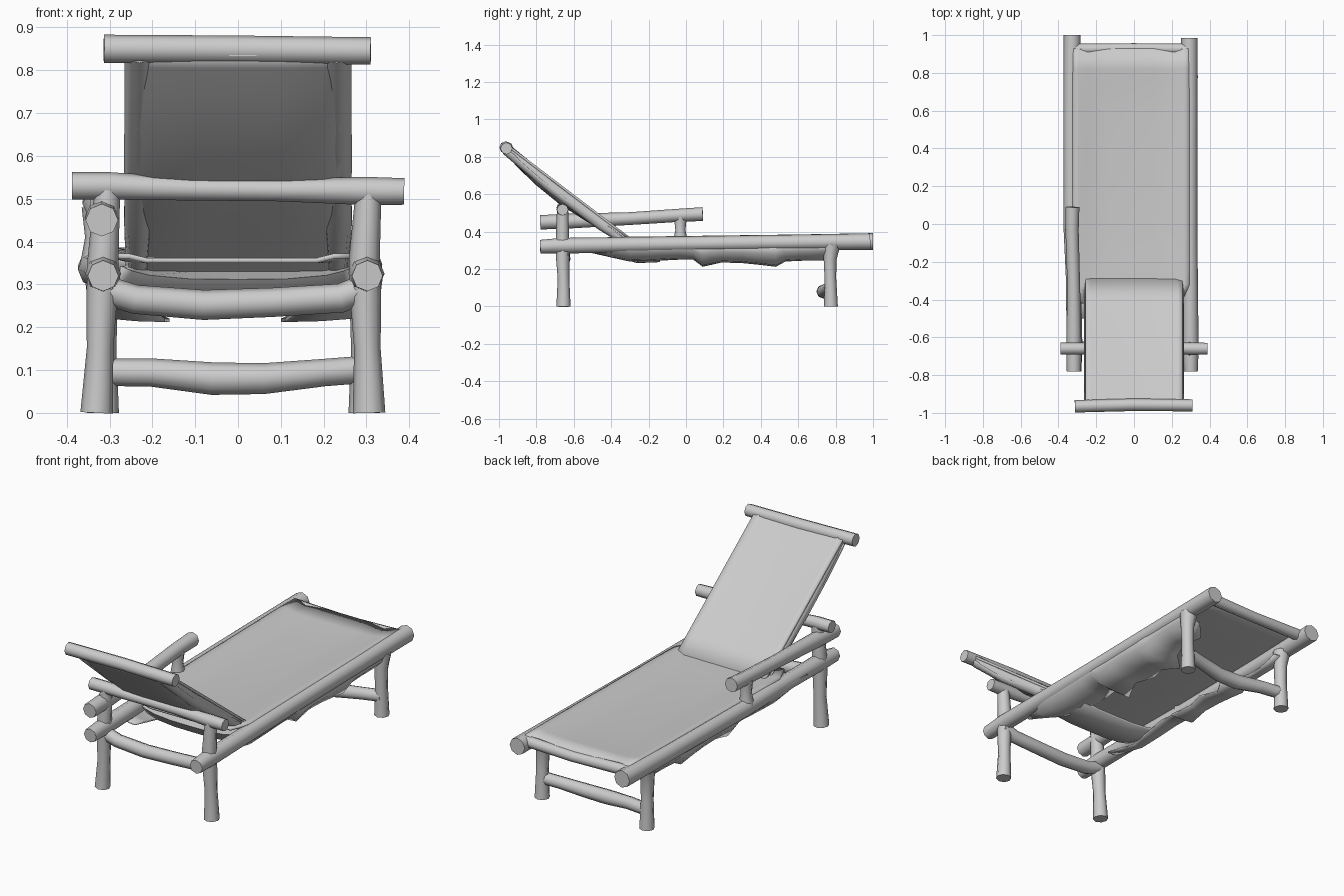
import bpy, math
from mathutils import Vector

cube = bpy.data.objects.get("Cube")
if cube:
    bpy.data.objects.remove(cube, do_unlink=True)

grey = bpy.data.materials.new("plain grey")
grey.use_nodes = True
colour = (0.6, 0.6, 0.6, 1)
grey.diffuse_color = colour
grey.node_tree.nodes["Principled BSDF"].inputs["Base Color"].default_value = colour


def finish(name, mesh):
    mesh.materials.clear()
    mesh.materials.append(grey)
    obj = bpy.data.objects.new(name, mesh)
    bpy.context.collection.objects.link(obj)
    bpy.ops.object.select_all(action='DESELECT')
    obj.select_set(True)
    bpy.context.view_layer.objects.active = obj
    bpy.ops.object.shade_smooth_by_angle(angle=math.radians(50))
    return obj


def pole(name, *points):
    """Rough round pole through points given as (x, y, z, radius)."""
    curve = bpy.data.curves.new(name, 'CURVE')
    curve.dimensions = '3D'
    curve.bevel_depth = 1
    curve.bevel_resolution = 2
    curve.use_fill_caps = True
    spline = curve.splines.new('POLY')
    spline.points.add(len(points) - 1)
    for p, (x, y, z, r) in zip(spline.points, points):
        p.co = (x, y, z, 1)
        p.radius = r
    temp = bpy.data.objects.new(name, curve)
    bpy.context.collection.objects.link(temp)
    graph = bpy.context.evaluated_depsgraph_get()
    mesh = bpy.data.meshes.new_from_object(temp.evaluated_get(graph))
    bpy.data.objects.remove(temp, do_unlink=True)
    return finish(name, mesh)


def sheet(name, rows, thickness=0.012):
    """Cloth lofted through equally long rows of points."""
    n = len(rows[0])
    verts = [Vector(p) for row in rows for p in row]
    faces = [(i * n + j, i * n + j + 1, (i + 1) * n + j + 1, (i + 1) * n + j)
             for i in range(len(rows) - 1) for j in range(n - 1)]
    mesh = bpy.data.meshes.new(name)
    mesh.from_pydata(verts, [], faces)
    obj = finish(name, mesh)
    solid = obj.modifiers.new("cloth thickness", 'SOLIDIFY')
    solid.thickness = thickness
    solid.offset = 0
    return obj


# Long side rails
pole("right_rail", (-.315, -.78, .32, .036), (-.315, -.66, .325, .042), (-.32, -.3, .33, .04),
     (-.332, 0, .335, .042), (-.332, .6, .343, .042), (-.327, 1, .347, .045))
pole("left_rail", (.302, -.78, .32, .036), (.3, -.66, .325, .042), (.295, 0, .335, .04),
     (.295, .6, .343, .041), (.293, .985, .347, .044))

for side, s in (("right", -1), ("left", 1)):
    x = .305 * s
    # Legs: the front pair carries the raised crossbar
    pole(side + "_front_leg", (s * .318 - .012, -.655, 0, .038), (s * .312 - .01, -.655, .15, .031),
         (s * .308 - .01, -.66, .27, .036), (s * .305 - .01, -.66, .36, .036),
         (s * .305, -.66, .52, .03))
    pole(side + "_back_leg", (x - .01, .775, 0, .037), (x - .01, .772, .15, .031),
         (x - .01, .77, .25, .034), (x - .01, .78, .33, .045))
    # Slanted back poles
    pole(side + "_back_pole", (s * .232, -.3, .335, .022), (s * .232, -.45, .44, .034),
         (s * .23, -.72, .64, .034), (s * .23, -.96, .84, .03))

# Crossbars
pole("raised_crossbar", (-.388, -.66, .53, .032), (-.3, -.66, .53, .032), (-.1, -.655, .522, .026),
     (.1, -.655, .52, .026), (.3, -.66, .518, .033), (.388, -.66, .517, .031))
pole("head_bar", (-.313, -.965, .85, .033), (0, -.957, .848, .033), (.31, -.96, .845, .032))
pole("front_bar", (-.32, -.655, .29, .034), (-.24, -.655, .265, .034), (-.08, -.652, .252, .035),
     (.08, -.652, .258, .034), (.24, -.655, .268, .034), (.31, -.655, .295, .034))
pole("low_foot_bar", (-.31, .77, .095, .032), (-.2, .755, .094, .033), (-.06, .735, .08, .038),
     (.06, .735, .08, .036), (.2, .755, .094, .032), (.3, .77, .102, .032))
pole("foot_bar", (-.32, .925, .358, .03), (0, .93, .35, .027), (.29, .925, .358, .03))

# Single armrest and its post
pole("armrest", (-.318, -.78, .45, .038), (-.318, -.66, .455, .04), (-.32, -.3, .47, .034),
     (-.328, -.03, .488, .035), (-.326, .09, .494, .037))
pole("armrest_post", (-.33, -.03, .34, .04), (-.33, -.03, .41, .027), (-.33, -.03, .48, .035))

# Seat cloth, edges lapped over the rails
spread = [-1, -.9, -.75, -.4, 0, .4, .75, .9, 1]
seat = []
for y, sag in ((-.42, .0), (-.32, .0), (-.2, .006), (0, .012), (.3, .014), (.6, .012), (.82, .006), (.93, -.004)):
    base = .362 + .012 * (y + .4)
    half = .265 if y < -.4 else .31
    seat.append([(u * half - .015, y, base + (.004 if abs(u) > .85 else -.006 - sag * (1 - u * u)))
                 for u in spread])
sheet("seat_cloth", seat)

# Back cloth: upper face, and a baggier under face bulging round the poles
upper, under = [], []
for t in (0, .15, .3, .5, .7, .85, .95, 1):
    y, z = -.29 - .67 * t, .355 + .51 * t
    drop = .035 + .055 * math.sin(math.pi * min(1, (1 - t) * 1.1)) * .8
    upper.append([(u * .258, y, z - .012 * (1 - u * u) * math.sin(math.pi * t)) for u in spread])
    under.append([(u * .262, y - drop * .6 * (1 - .5 * u ** 8),
                   z - drop * .75 * (1 - .5 * u ** 8)) for u in spread])
sheet("back_cloth_upper", upper)
# Lower edge of the under face turns down beneath the seat
tail = [[(u * .275, y, z + .03 * u ** 4) for u in spread]
        for y, z in ((-.14, .243), (-.26, .238), (-.36, .265), (-.4, .31))]
sheet("back_cloth_under", tail + under)

# Ragged skirts slung below the rails, open in the middle
hem = [(-.5, .285, .27), (-.4, .262, .24), (-.3, .24, .2), (-.18, .243, .17), (-.04, .25, .15),
       (.04, .25, .16), (.09, .212, .11), (.19, .235, .15), (.3, .232, .12), (.4, .222, .15),
       (.48, .212, .1), (.53, .24, .16), (.63, .245, .2), (.74, .245, .18), (.8, .28, .24)]
for side, s, outer in (("right", -1, .355), ("left", 1, .325)):
    rows = []
    for y, low, inner in hem:
        edge = inner if s > 0 else min(.25, inner + .06)
        rows.append([(s * outer, y, .335), (s * (outer - .012), y, (low + .345) / 2),
                     (s * (outer - .05), y, low + .012), (s * (outer + edge - .05) / 2, y, low + .006),
                     (s * edge, y, low + .004)])
    sheet(side + "_skirt", rows, .008)
